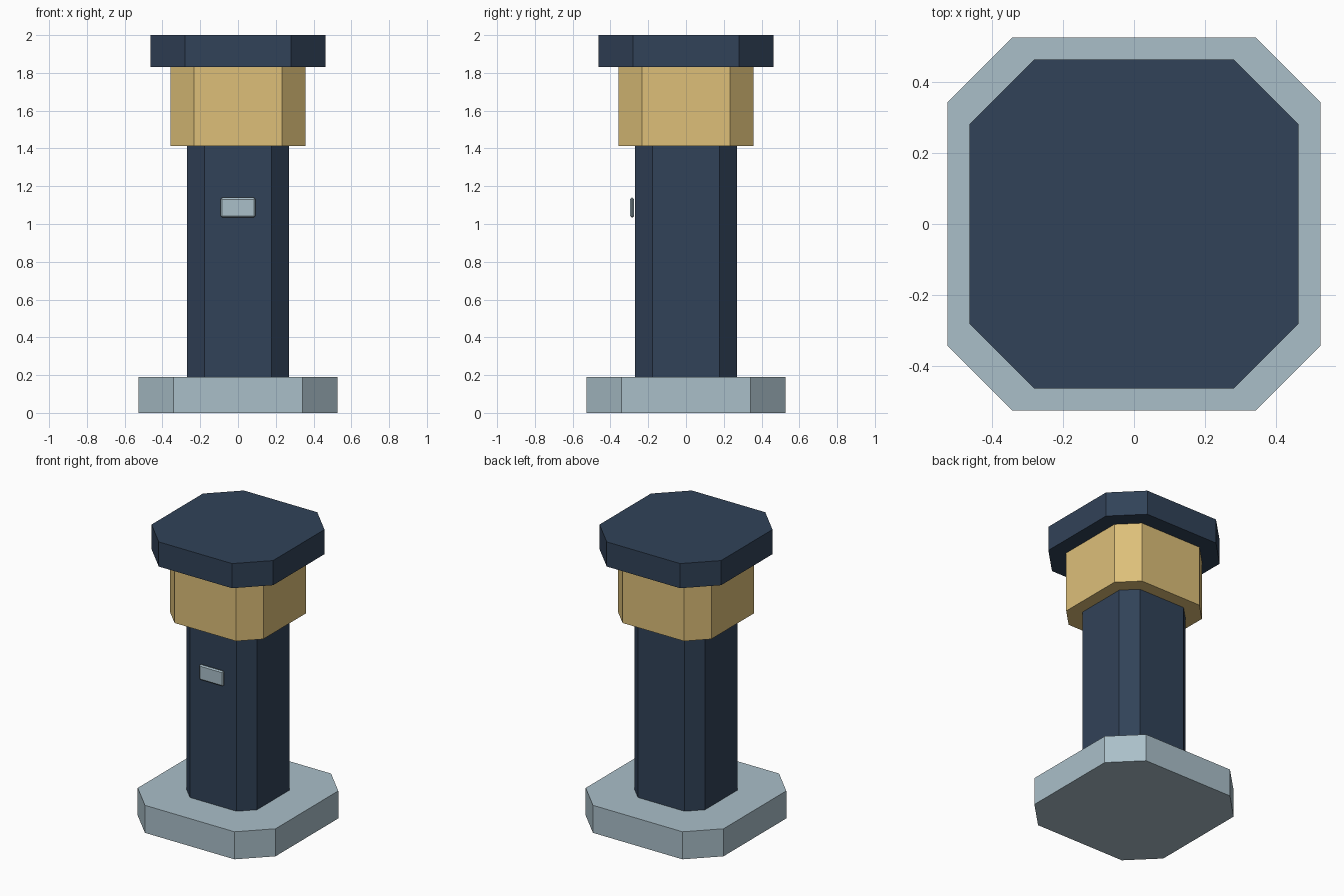
import bpy, bmesh

if "Cube" in bpy.data.objects:
    bpy.data.objects.remove(bpy.data.objects["Cube"])


def srgb(r, g, b):
    lin = [(c / 255 / 12.92) if c < 11 else ((c / 255 + 0.055) / 1.055) ** 2.4 for c in (r, g, b)]
    return (*lin, 1.0)


def material(name, rgb):
    m = bpy.data.materials.new(name)
    m.diffuse_color = srgb(*rgb)
    m.use_nodes = True
    m.node_tree.nodes["Principled BSDF"].inputs["Base Color"].default_value = m.diffuse_color
    return m


navy = material("dark_navy", (49, 66, 88))
gold = material("pale_gold", (221, 191, 121))
grey = material("blue_grey", (170, 191, 201))


def add_object(name, bm, mat):
    bmesh.ops.recalc_face_normals(bm, faces=bm.faces)
    mesh = bpy.data.meshes.new(name)
    bm.to_mesh(mesh)
    bm.free()
    mesh.materials.append(mat)
    obj = bpy.data.objects.new(name, mesh)
    bpy.context.collection.objects.link(obj)
    return obj


def octagon_block(name, half, flat, z0, z1, mat):
    """Square block with cut corners; flat is half the length of a main side."""
    outline = [(half, -flat), (half, flat), (flat, half), (-flat, half),
               (-half, flat), (-half, -flat), (-flat, -half), (flat, -half)]
    bm = bmesh.new()
    face = bm.faces.new([bm.verts.new((x, y, z0)) for x, y in outline])
    top = bmesh.ops.extrude_face_region(bm, geom=[face])["geom"]
    verts = [v for v in top if isinstance(v, bmesh.types.BMVert)]
    bmesh.ops.translate(bm, verts=verts, vec=(0, 0, z1 - z0))
    return add_object(name, bm, mat)


# Stacked column parts
octagon_block("base", 0.526, 0.342, 0.0, 0.19, grey)
octagon_block("shaft", 0.27, 0.178, 0.19, 1.412, navy)
octagon_block("collar", 0.357, 0.234, 1.412, 1.83, gold)
octagon_block("cap", 0.464, 0.28, 1.83, 2.0, navy)

# Small bevelled plate on the front of the shaft
bm = bmesh.new()
bmesh.ops.create_cube(bm, size=1)
bmesh.ops.scale(bm, verts=bm.verts, vec=(0.184, 0.022, 0.104))
bmesh.ops.translate(bm, verts=bm.verts, vec=(0, -0.285, 1.087))
bmesh.ops.bevel(bm, geom=bm.edges[:], offset=0.008, segments=1, affect='EDGES')
add_object("front_plate", bm, grey)
